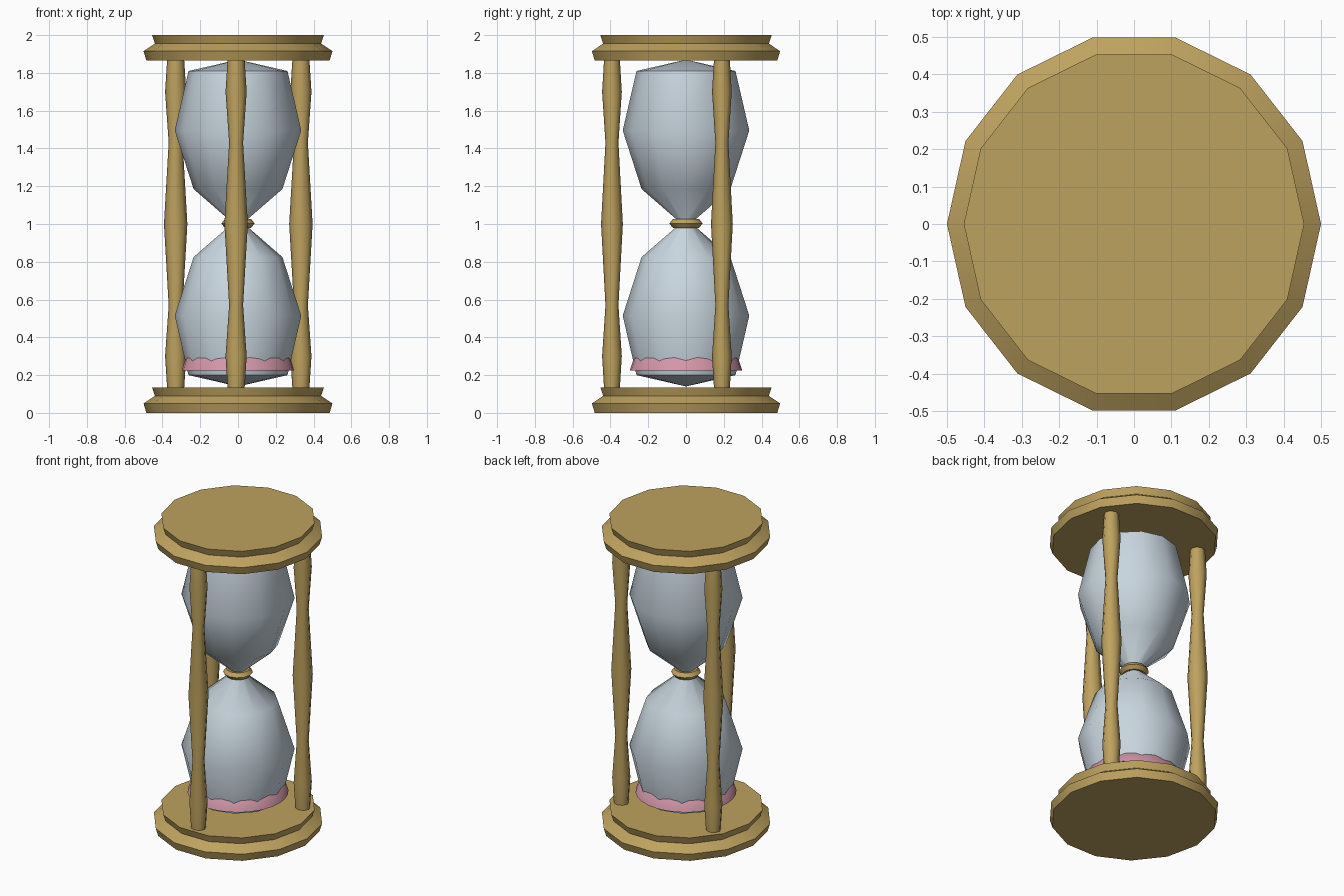
import bpy, bmesh, math

if "Cube" in bpy.data.objects:
    bpy.data.objects.remove(bpy.data.objects["Cube"])


def material(name, rgb):
    m = bpy.data.materials.new(name)
    m.diffuse_color = (*rgb, 1)
    m.use_nodes = True
    m.node_tree.nodes["Principled BSDF"].inputs["Base Color"].default_value = m.diffuse_color
    return m


GOLD = material("aged gold", (0.515, 0.361, 0.114))
GLASS = material("pale blue glass", (0.578, 0.665, 0.73))
SAND = material("pink sand", (0.644, 0.305, 0.392))


def lathe(name, profile, sides, mat, loc=(0, 0, 0), turn=0.0, yscale=1.0, angle=50, closed=False):
    """Spin a (radius, z) profile into a solid; zero radius makes a pole, open ends are capped."""
    bm = bmesh.new()
    rings = []
    for r, z in profile:
        if r < 1e-5:
            rings.append([bm.verts.new((0, 0, z))])
            continue
        steps = [turn + 2 * math.pi * i / sides for i in range(sides)]
        rings.append([bm.verts.new((r * math.cos(a), r * math.sin(a) * yscale, z)) for a in steps])
    pairs = list(zip(rings, rings[1:]))
    if closed:
        pairs.append((rings[-1], rings[0]))
    for a, b in pairs:
        for i in range(sides):
            j = (i + 1) % sides
            if len(a) == 1:
                bm.faces.new((a[0], b[j], b[i]))
            elif len(b) == 1:
                bm.faces.new((a[i], a[j], b[0]))
            else:
                bm.faces.new((a[i], a[j], b[j], b[i]))
    if not closed:
        for ring in (rings[0], rings[-1]):
            if len(ring) > 1:
                bm.faces.new(ring)
    bmesh.ops.recalc_face_normals(bm, faces=bm.faces)
    me = bpy.data.meshes.new(name)
    bm.to_mesh(me)
    bm.free()
    me.materials.append(mat)
    ob = bpy.data.objects.new(name, me)
    ob.location = loc
    bpy.context.collection.objects.link(ob)
    bpy.ops.object.select_all(action='DESELECT')
    ob.select_set(True)
    bpy.context.view_layer.objects.active = ob
    bpy.ops.object.shade_smooth_by_angle(angle=math.radians(angle))
    return ob


# Stepped end plates (same moulding, both the same way up)
plate = [(0.485, 0.0), (0.5, 0.05), (0.44, 0.09), (0.455, 0.135)]
lathe("base_plate", plate, 14, GOLD, yscale=1.022)
lathe("top_plate", plate, 14, GOLD, loc=(0, 0, 1.865), yscale=1.022)

# Three turned pillars
pillar = [(0.045, 0.13), (0.056, 0.30), (0.037, 0.57), (0.062, 1.0),
          (0.037, 1.43), (0.056, 1.70), (0.045, 1.87)]
spots = {"front": (-0.01, -0.392), "left": (-0.33, 0.19), "right": (0.333, 0.19)}
for side, (x, y) in spots.items():
    lathe(side + "_pillar", pillar, 8, GOLD, loc=(x, y, 0), yscale=0.93)

# Glass: two bulbs meeting at a narrow neck
half = [(0.045, 0.015), (0.235, 0.18), (0.335, 0.49), (0.262, 0.805), (0.0, 0.865)]
glass = [(r, 1.005 - z) for r, z in reversed(half)] + [(r, 1.005 + z) for r, z in half]
lathe("glass_bulbs", glass, 12, GLASS, angle=60)

# Collar around the neck
lathe("neck_collar", [(0.04, 0.985), (0.07, 0.98), (0.088, 1.003), (0.07, 1.026), (0.04, 1.02)],
      12, GOLD, angle=60, closed=True)

# Sand heap, its rim showing just outside the lower bulb
lathe("sand_heap", [(0.298, 0.225), (0.265, 0.32), (0.15, 0.38), (0.0, 0.42)], 28, SAND)
